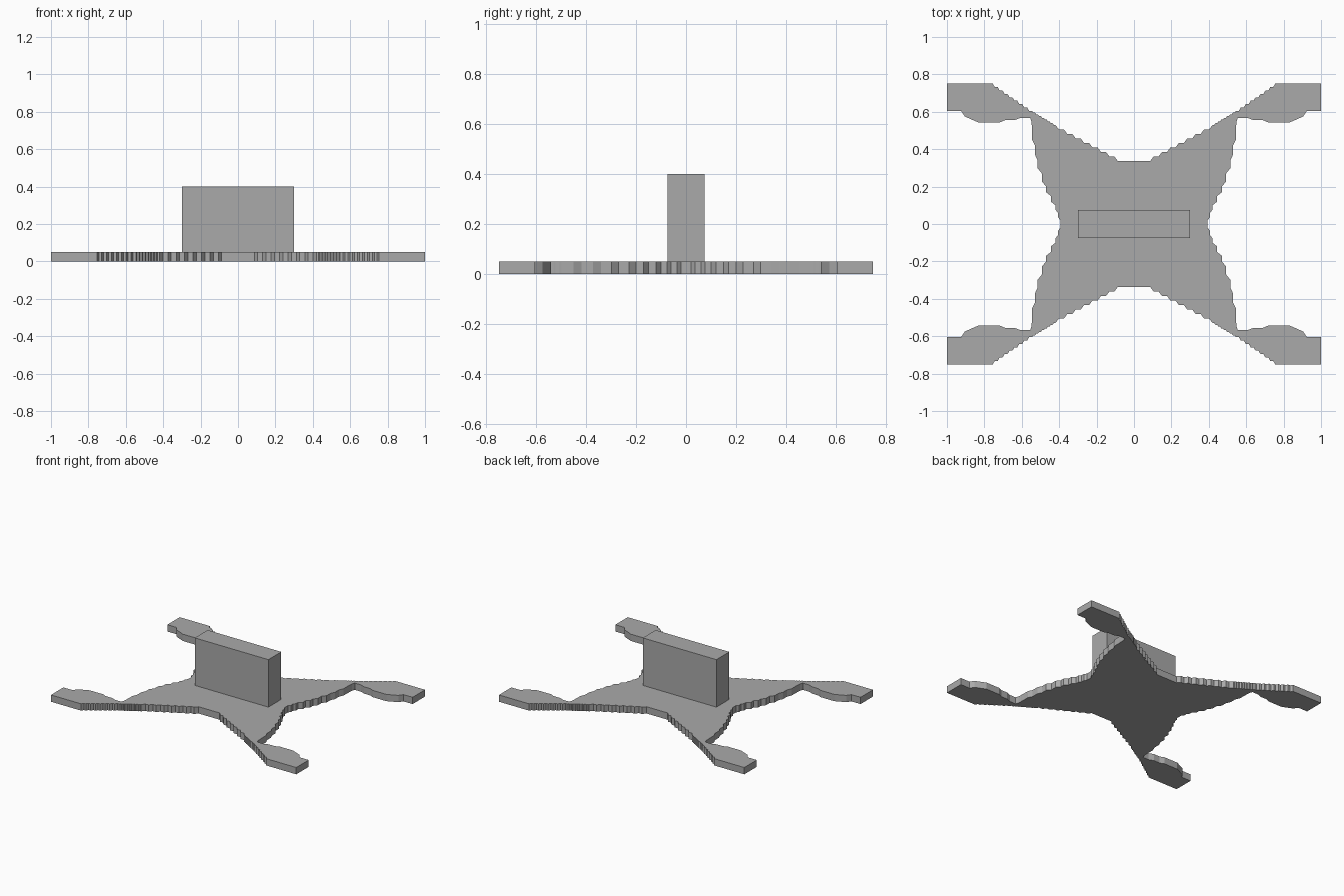
import bpy, bmesh

cube = bpy.data.objects.get("Cube")
if cube:
    bpy.data.objects.remove(cube, do_unlink=True)

grey = bpy.data.materials.new("plain grey")
grey.use_nodes = True
colour = (0.4, 0.4, 0.4, 1)
grey.diffuse_color = colour
grey.node_tree.nodes["Principled BSDF"].inputs["Base Color"].default_value = colour


def finish(name, bm):
    bmesh.ops.recalc_face_normals(bm, faces=bm.faces)
    mesh = bpy.data.meshes.new(name)
    bm.to_mesh(mesh)
    bm.free()
    mesh.materials.append(grey)
    obj = bpy.data.objects.new(name, mesh)
    bpy.context.collection.objects.link(obj)
    return obj


def stepped(points, steps, axis):
    """Small stair steps along a path: a straight run on one axis, then a slanted jog."""
    out = [points[0]]
    for a, b in zip(points, points[1:]):
        for i in range(steps):
            p, q = [[a[k] + (b[k] - a[k]) * t / steps for k in (0, 1)] for t in (i, i + 1)]
            run = list(p)
            run[axis] = p[axis] + (q[axis] - p[axis]) * 0.6
            out += [tuple(run), tuple(q)]
    return out


# One quarter of the outline: long edge, foot, then curved flank
long_edge = stepped([(0.06, 0.337), (0.42, 0.53), (0.545, 0.605), (0.755, 0.75)], 8, 0)
foot = [(1, 0.75), (1, 0.605), (0.925, 0.605), (0.905, 0.575), (0.83, 0.542),
        (0.72, 0.542), (0.69, 0.555), (0.64, 0.555), (0.605, 0.568), (0.555, 0.568)]
flank = stepped([(0.547, 0.545), (0.545, 0.5), (0.515, 0.34), (0.47, 0.2),
                 (0.42, 0.1), (0.393, 0.02)], 2, 1)
quarter = long_edge + foot + flank

# Mirror the quarter around into a closed outline
half = quarter + [(x, -y) for x, y in reversed(quarter)]
outline = half + [(-x, y) for x, y in reversed(half)]

# Flat four-legged base plate
bm = bmesh.new()
face = bm.faces.new([bm.verts.new((x, y, 0)) for x, y in outline])
top = bmesh.ops.extrude_face_region(bm, geom=[face])
bmesh.ops.translate(bm, vec=(0, 0, 0.05),
                    verts=[v for v in top["geom"] if isinstance(v, bmesh.types.BMVert)])
bmesh.ops.triangulate(bm, faces=[f for f in bm.faces if len(f.verts) > 4])
finish("base_plate", bm)

# Upright block in the middle
bm = bmesh.new()
bmesh.ops.create_cube(bm, size=1)
bmesh.ops.scale(bm, vec=(0.6, 0.15, 0.35), verts=bm.verts)
block = finish("upright_block", bm)
block.location.z = 0.225
